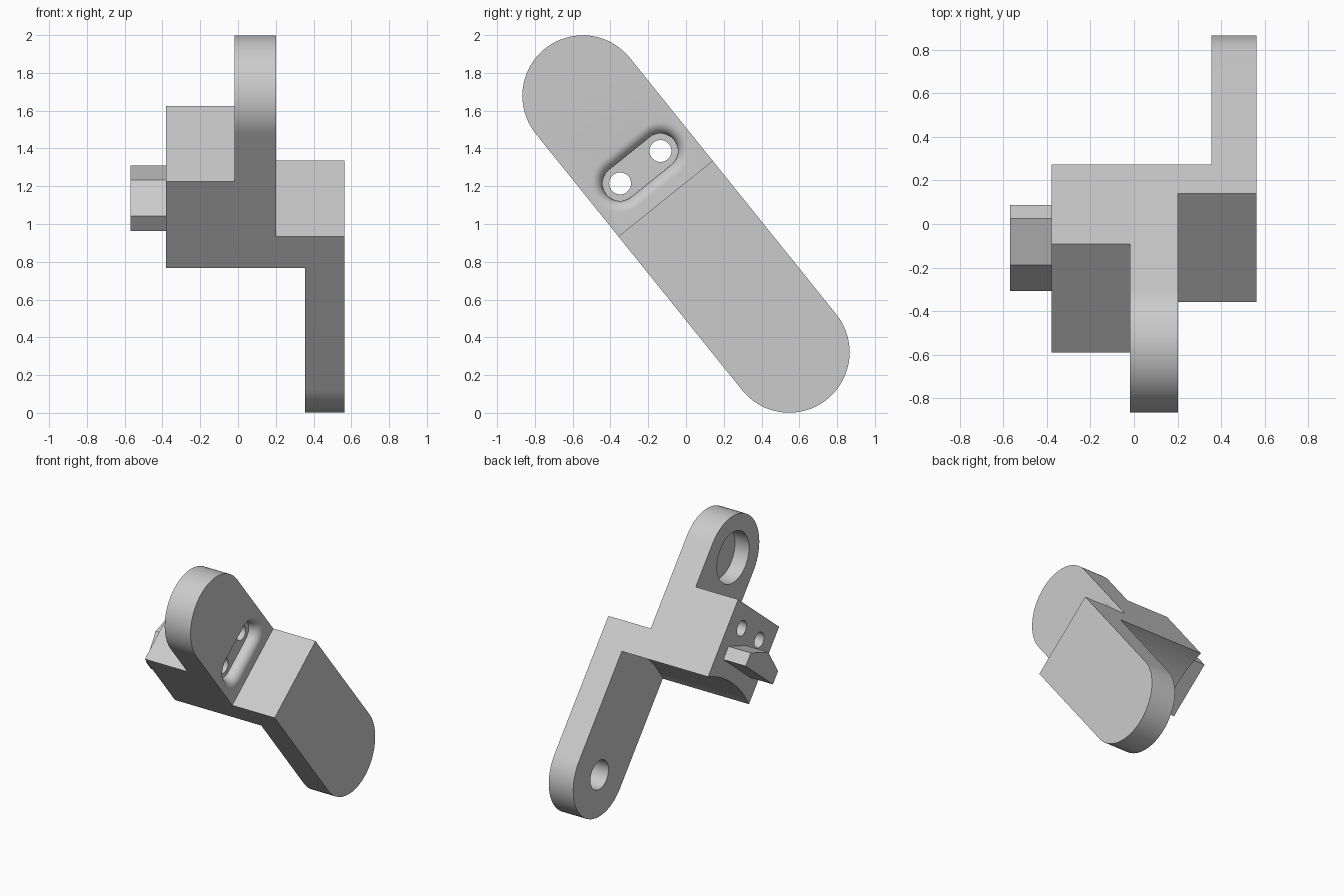
import bpy, bmesh, math
from mathutils import Vector

cube = bpy.data.objects.get("Cube")
if cube:
    bpy.data.objects.remove(cube, do_unlink=True)

grey = bpy.data.materials.new("plain_grey")
grey.use_nodes = True
grey.diffuse_color = (0.6, 0.6, 0.6, 1)
grey.node_tree.nodes["Principled BSDF"].inputs["Base Color"].default_value = (0.6, 0.6, 0.6, 1)

# Tilted frame: u runs down the length, v runs across the width
U = Vector((0, 0.627, -0.779))
V = Vector((0, 0.779, 0.627))
ORIGIN = Vector((0, 0, 1))
R = 0.32          # half width and end radius
PIVOT = 0.8715    # pivot distance from the middle
NECK = 0.04       # lower end of the block


def arc(u, v, r, start, end, steps=40):
    angles = [math.radians(start + (end - start) * i / steps) for i in range(steps + 1)]
    return [(u + r * math.cos(a), v + r * math.sin(a)) for a in angles]


def loft(name, rings):
    """Bridge equal (x, outline) rings and cap both ends."""
    bm = bmesh.new()
    loops = [[bm.verts.new(ORIGIN + Vector((x, 0, 0)) + U * u + V * v) for u, v in outline]
             for x, outline in rings]
    n = len(loops[0])
    for a, b in zip(loops, loops[1:]):
        for i in range(n):
            j = (i + 1) % n
            bm.faces.new((a[i], a[j], b[j], b[i]))
    bm.faces.new(loops[0])
    bm.faces.new(loops[-1])
    bmesh.ops.recalc_face_normals(bm, faces=bm.faces)
    mesh = bpy.data.meshes.new(name)
    bm.to_mesh(mesh)
    bm.free()
    obj = bpy.data.objects.new(name, mesh)
    bpy.context.collection.objects.link(obj)
    return obj


def slab(name, x0, x1, outline):
    return loft(name, [(x0, outline), (x1, outline)])


def activate(obj):
    for o in bpy.context.view_layer.objects:
        o.select_set(o == obj)
    bpy.context.view_layer.objects.active = obj


def cut(obj, cutters):
    activate(obj)
    for c in cutters:
        mod = obj.modifiers.new("cut", "BOOLEAN")
        mod.operation, mod.solver, mod.object = "DIFFERENCE", "EXACT", c
        bpy.ops.object.modifier_apply(modifier=mod.name)


def stadium(u, half, r):
    return arc(u, half, r, 0, 180, 24) + arc(u, -half, r, 180, 360, 24)


# Shallow hollow under the block, centred on the lower pivot
hollow_r = math.hypot(PIVOT - NECK, R)
spread = math.degrees(math.asin(R / hollow_r))
hollow = arc(PIVOT, 0, hollow_r, 180 + spread, 180 - spread, 24)

# Main parts
upper_arm = slab("upper_arm", -0.018, 0.202, hollow + arc(-PIVOT, 0, R, 90, 270))
block = slab("side_block", -0.38, -0.018, hollow + [(-0.545, R), (-0.545, -R)])
bridge = slab("bridge_block", 0.202, 0.355, hollow + [(-0.173, R), (-0.173, -R)])
lower_arm = slab("lower_arm", 0.355, 0.563,
                 [(-0.173, R), (-0.173, -R)] + arc(PIVOT, 0, R, -90, 90))
ridge = slab("pointed_ridge", -0.57, -0.38,
             [(-0.125, -0.213), (-0.125, 0.213), (-0.225, 0.213), (-0.30, 0), (-0.225, -0.213)])

# Cutters: pivot sockets, screw holes and the round-edged slot
SLOT_U, SLOT_HALF = -0.386, 0.137
upper_socket = slab("upper_socket_cutter", -0.1, 0.102, arc(-PIVOT, 0, 0.195, 0, 352.5, 47))
lower_socket = slab("lower_socket_cutter", 0.3, 0.505, arc(PIVOT, 0, 0.11, 0, 352.5, 47))
holes = [slab("screw_hole_cutter", -0.5, 0.4, arc(SLOT_U, s * SLOT_HALF, 0.058, 0, 350, 35))
         for s in (-1, 1)]
fillet, slot_r = 0.06, 0.093
rings = [(0.23, stadium(SLOT_U, SLOT_HALF, slot_r + fillet))]
for i in range(9):
    a = math.radians(90 * i / 8)
    rings.append((0.202 - fillet * (1 - math.cos(a)),
                  stadium(SLOT_U, SLOT_HALF, slot_r + fillet * (1 - math.sin(a)))))
rings.append((0.12, stadium(SLOT_U, SLOT_HALF, slot_r)))
slot = loft("slot_cutter", rings)

cut(upper_arm, [upper_socket, slot] + holes)
cut(block, holes)
cut(lower_arm, [lower_socket])
for c in [upper_socket, lower_socket, slot] + holes:
    bpy.data.objects.remove(c, do_unlink=True)

# Finish: one colour, smooth curves with sharp edges
for obj in (upper_arm, block, bridge, lower_arm, ridge):
    obj.data.materials.clear()
    obj.data.materials.append(grey)
    activate(obj)
    bpy.ops.object.shade_smooth_by_angle(angle=math.radians(30))
